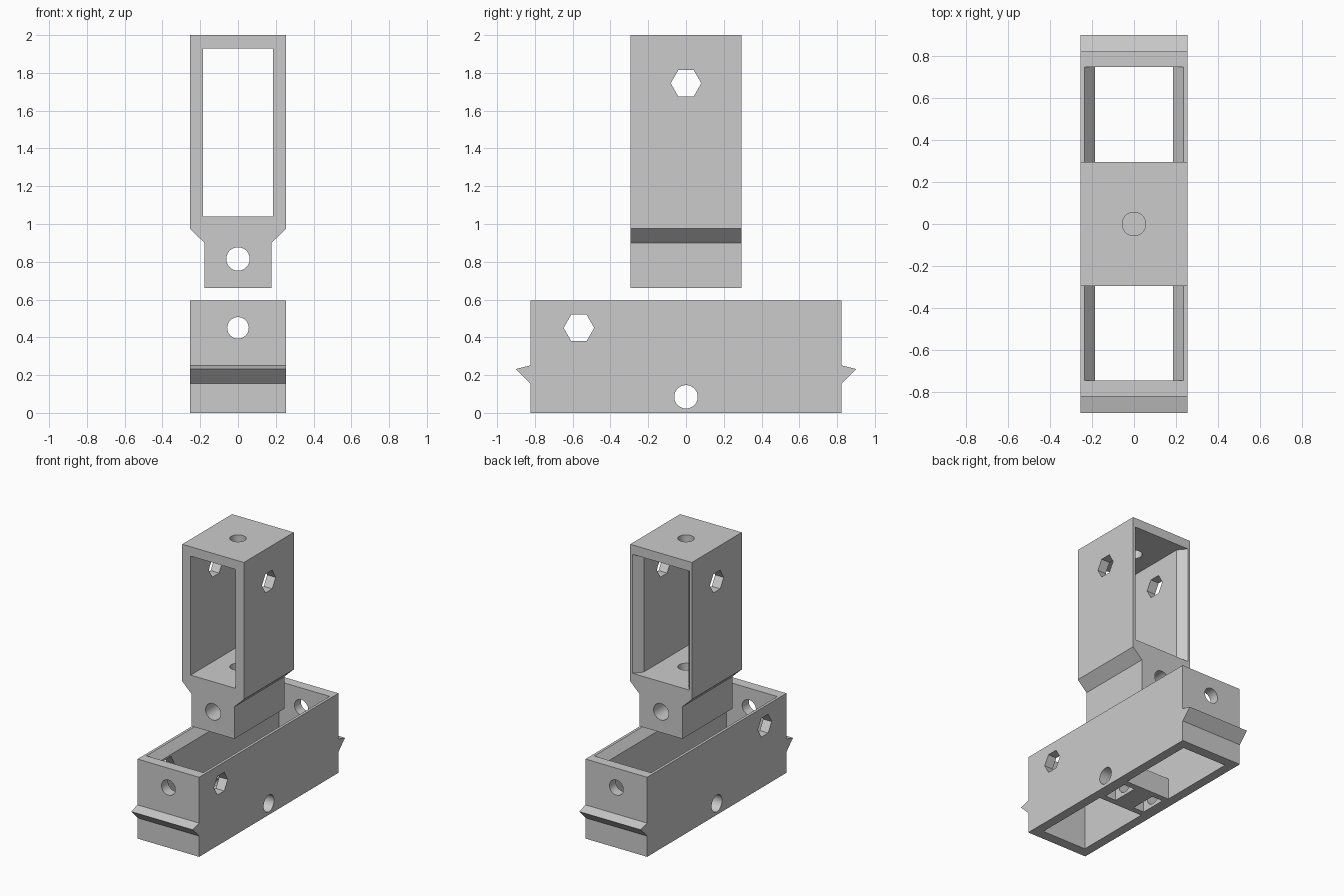
import bpy, math
from mathutils import Matrix, Vector

if "Cube" in bpy.data.objects:
    bpy.data.objects.remove(bpy.data.objects["Cube"], do_unlink=True)

grey = bpy.data.materials.new("plain grey")
grey.use_nodes = True
colour = (0.6, 0.6, 0.6, 1)
grey.diffuse_color = colour
grey.node_tree.nodes["Principled BSDF"].inputs["Base Color"].default_value = colour

PLACE = {
    "x": lambda a, b, d: (d, a, b),
    "y": lambda a, b, d: (a, d, b),
    "z": lambda a, b, d: (a, b, d),
}


def prism(name, profile, axis, start, end, end_profile=None):
    """Loft a closed profile along an axis, optionally to a second profile."""
    place = PLACE[axis]
    far = end_profile or profile
    n = len(profile)
    verts = [place(a, b, start) for a, b in profile] + [place(a, b, end) for a, b in far]
    faces = [tuple(range(n)), tuple(range(n, 2 * n))]
    faces += [(i, (i + 1) % n, n + (i + 1) % n, n + i) for i in range(n)]
    mesh = bpy.data.meshes.new(name)
    mesh.from_pydata(verts, [], faces)
    import bmesh
    bm = bmesh.new()
    bm.from_mesh(mesh)
    bmesh.ops.recalc_face_normals(bm, faces=bm.faces)
    bm.to_mesh(mesh)
    bm.free()
    mesh.materials.append(grey)
    obj = bpy.data.objects.new(name, mesh)
    bpy.context.collection.objects.link(obj)
    return obj


def rect(a0, a1, b0, b1):
    return [(a0, b0), (a1, b0), (a1, b1), (a0, b1)]


def ring(a, b, radius, sides):
    turn = [math.tau * i / sides for i in range(sides)]
    return [(a + radius * math.cos(t), b + radius * math.sin(t)) for t in turn]


def combine(target, tools, operation):
    """Apply each tool to the target, then discard the tool."""
    for tool in tools:
        tool.hide_render = True
        mod = target.modifiers.new("combine", "BOOLEAN")
        mod.operation, mod.solver, mod.object = operation, "EXACT", tool
        bpy.context.view_layer.objects.active = target
        bpy.ops.object.modifier_apply(modifier=mod.name)
        bpy.data.objects.remove(tool, do_unlink=True)


W, INNER, MOUTH, BEVEL = 0.255, 0.185, 0.235, 0.06

# Upper frame: wide head tapering to a narrow tongue
half = [(0.177, 0.66), (0.177, 0.9), (W, 0.975), (W, 2.0)]
outline = half + [(-x, z) for x, z in reversed(half)]
upper = prism("upper_frame", outline, "y", -0.295, 0.295)
window = rect(-INNER, INNER, 1.04, 1.93)
flare = rect(-MOUTH, MOUTH, 1.04, 1.93)
combine(upper, [
    prism("window_cut", window, "y", -0.4, 0.295 - BEVEL / 2),
    prism("window_flare", window, "y", 0.295 - BEVEL, 0.295, flare),
    prism("axle_hole", ring(0, 0.815, 0.062, 32), "y", -0.4, 0.4),
    prism("screw_hole", ring(0, 0, 0.056, 32), "z", 0.6, 2.1),
    prism("hex_hole", ring(0, 1.745, 0.081, 6), "x", -0.4, 0.4),
], "DIFFERENCE")

# Lower tray: long open box
TOP = 0.595
lower = prism("lower_tray", rect(-W, W, -0.823, 0.823), "z", 0, TOP)
opening = rect(-INNER, INNER, -0.745, 0.748)
mouth = rect(-MOUTH, MOUTH, -0.745, 0.748)
combine(lower, [
    prism("tray_cut", opening, "z", -0.1, TOP - BEVEL / 2),
    prism("tray_flare", opening, "z", TOP - BEVEL, TOP, mouth),
], "DIFFERENCE")

# Cross block at the bottom, and a pointed ridge on each end
parts = [prism("cross_block", rect(-0.2, 0.2, -0.145, 0.145), "z", 0, 0.16)]
for s in (-1, 1):
    ridge = [(s * 0.8, 0.155), (s * 0.823, 0.155), (s * 0.9, 0.232),
             (s * 0.823, 0.252), (s * 0.8, 0.252)]
    parts.append(prism("end_ridge", ridge, "x", -W, W))
combine(lower, parts, "UNION")

# Pockets in the cross block, axle hole, end holes and hex holes
cuts = [prism("pocket", rect(min(s * 0.08, s * 0.17), max(s * 0.08, s * 0.17), -0.1, 0.1),
              "z", -0.1, 0.3) for s in (-1, 1)]
cuts += [
    prism("axle_hole", ring(0, 0.085, 0.062, 32), "x", -0.4, 0.4),
    prism("end_hole", ring(0, 0.45, 0.057, 32), "y", -1, 1),
    prism("hex_hole", ring(-0.567, 0.45, 0.081, 6), "x", -0.4, 0.4),
]
combine(lower, cuts, "DIFFERENCE")

# Smooth the round holes and keep the edges crisp
for obj in (upper, lower):
    bpy.ops.object.select_all(action="DESELECT")
    obj.select_set(True)
    bpy.context.view_layer.objects.active = obj
    bpy.ops.object.shade_smooth_by_angle(angle=math.radians(25))
